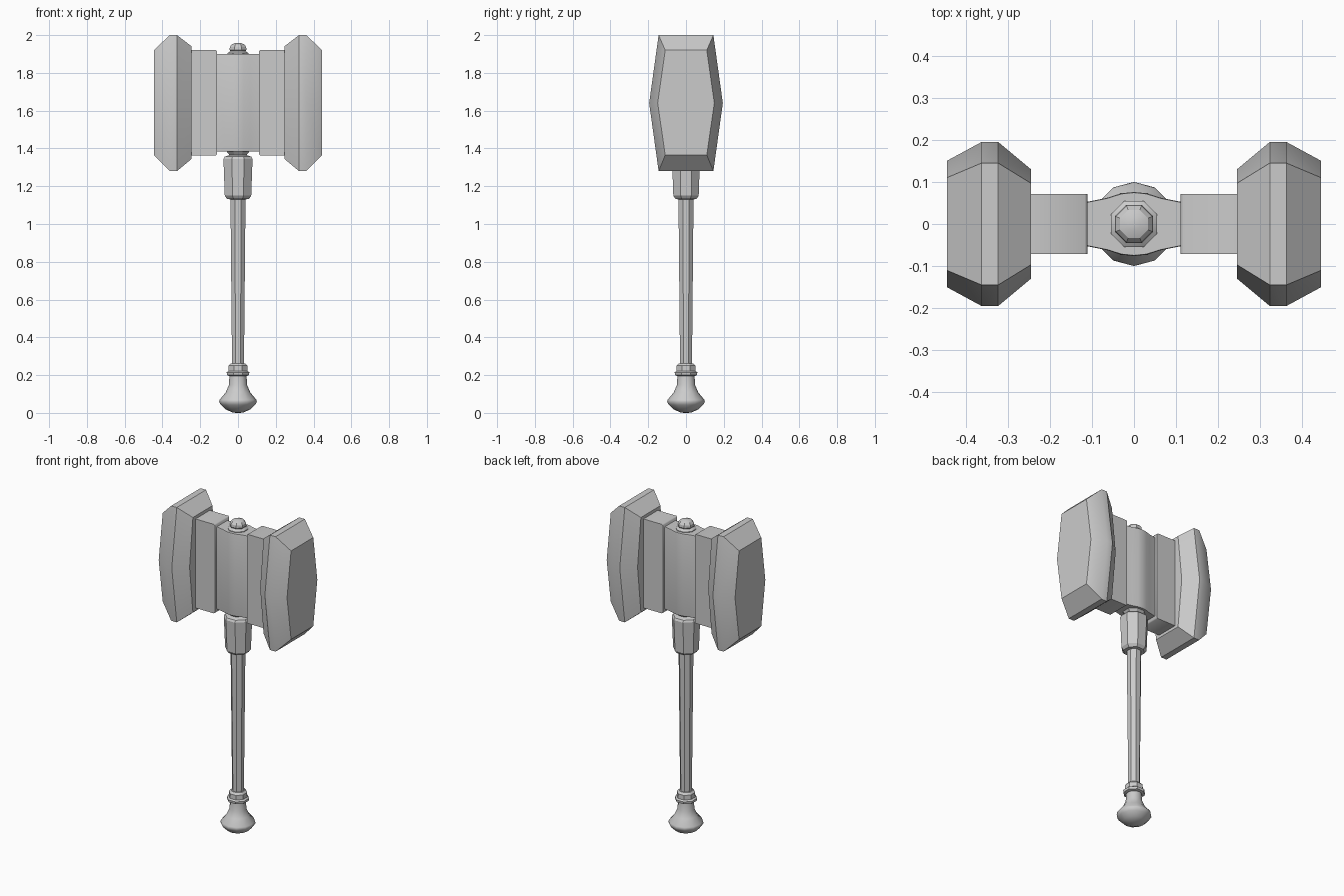
import bpy, math

if "Cube" in bpy.data.objects:
    bpy.data.objects.remove(bpy.data.objects["Cube"])


def make(name, verts, faces, angle=30):
    me = bpy.data.meshes.new(name)
    me.from_pydata(verts, [], faces)
    ob = bpy.data.objects.new(name, me)
    bpy.context.collection.objects.link(ob)
    bpy.ops.object.select_all(action='DESELECT')
    ob.select_set(True)
    bpy.context.view_layer.objects.active = ob
    bpy.ops.object.mode_set(mode='EDIT')
    bpy.ops.mesh.select_all(action='SELECT')
    bpy.ops.mesh.normals_make_consistent(inside=False)
    bpy.ops.object.mode_set(mode='OBJECT')
    bpy.ops.object.shade_smooth_by_angle(angle=math.radians(angle))
    return ob


def loft(name, rings, angle=30):
    """Skin equal-length rings and cap both ends."""
    n = len(rings[0])
    verts = [v for r in rings for v in r]
    faces = [(i * n + j, i * n + (j + 1) % n, (i + 1) * n + (j + 1) % n, (i + 1) * n + j)
             for i in range(len(rings) - 1) for j in range(n)]
    faces += [tuple(range(n)), tuple(range(len(verts) - n, len(verts)))]
    return make(name, verts, faces, angle)


def turned(name, profile, n, angle=30, sy=1.0, flat=True):
    """Lathe (radius, z); flat puts faces, not corners, on the axes."""
    k = 1 / math.cos(math.pi / n) if flat else 1
    off = 0.5 if flat else 0
    rings = []
    for r, z in profile:
        rings.append([(r * k * math.cos(2 * math.pi * (j + off) / n),
                       r * k * sy * math.sin(2 * math.pi * (j + off) / n), z)
                      for j in range(n)])
    return loft(name, rings, angle)


def mirror_x(ob):
    m = ob.modifiers.new("mirror", 'MIRROR')
    m.use_axis[0] = True


# Striking heads: hexagonal sections lofted along x
MID = 1.64
rings = []
for x, y_top, y_mid, z0, z1 in [(0.245, 0.097, 0.13, 1.345, 1.94),
                                (0.323, 0.145, 0.195, 1.28, 2.0),
                                (0.362, 0.145, 0.195, 1.28, 2.0),
                                (0.445, 0.11, 0.15, 1.365, 1.92)]:
    rings.append([(x, -y_top, z0), (x, y_top, z0), (x, y_mid, MID),
                  (x, y_top, z1), (x, -y_top, z1), (x, -y_mid, MID)])
mirror_x(loft("striking_head", rings))

# Rectangular blocks between the heads and the centre
rings = []
for x, d in [(0.111, 0.006), (0.117, 0), (0.26, 0)]:
    y, a, b = 0.071, 1.363 + d, 1.921 - d
    rings.append([(x, -y, a), (x, y, a), (x, y, b), (x, -y, b)])
mirror_x(loft("head_block", rings, 50))

# Bowed centre of the head
half = [(-0.12, 0.051), (-0.065, 0.062), (-0.03, 0.073), (0, 0.076),
        (0.03, 0.073), (0.065, 0.062), (0.12, 0.051)]
outline = half + [(x, -y) for x, y in reversed(half)]
loft("head_centre", [[(x * s, y * s, z) for x, y in outline]
                     for z, s in [(1.385, 0.98), (1.392, 1), (1.893, 1), (1.9, 0.98)]])

# Domed knob and its washer on top
turned("top_knob", [(0.055, 1.89), (0.055, 1.904), (0.046, 1.911), (0.04, 1.915),
                    (0.045, 1.922), (0.043, 1.938), (0.033, 1.951), (0.016, 1.958)], 8)

# Sleeve under the head
turned("head_sleeve", [(0.04, 1.13), (0.058, 1.133), (0.07, 1.15), (0.077, 1.345),
                       (0.07, 1.357), (0.045, 1.365), (0.064, 1.388)], 8, sy=0.96)

# Octagonal tapered shaft
turned("shaft", [(0.031, 0.19), (0.04, 1.15)], 8)

# Grip ring
turned("grip_ring", [(0.045, 0.195), (0.058, 0.2), (0.06, 0.215), (0.05, 0.222),
                     (0.049, 0.25), (0.038, 0.262)], 8)

# Rounded pommel
turned("pommel", [(0.03, 0.003), (0.065, 0.018), (0.09, 0.042), (0.1, 0.058),
                  (0.097, 0.07), (0.065, 0.108), (0.048, 0.148), (0.045, 0.205)],
       12, 50, flat=False)
turned("pommel_base", [(0.012, 0.0), (0.03, 0.004)], 12, 50, flat=False)
